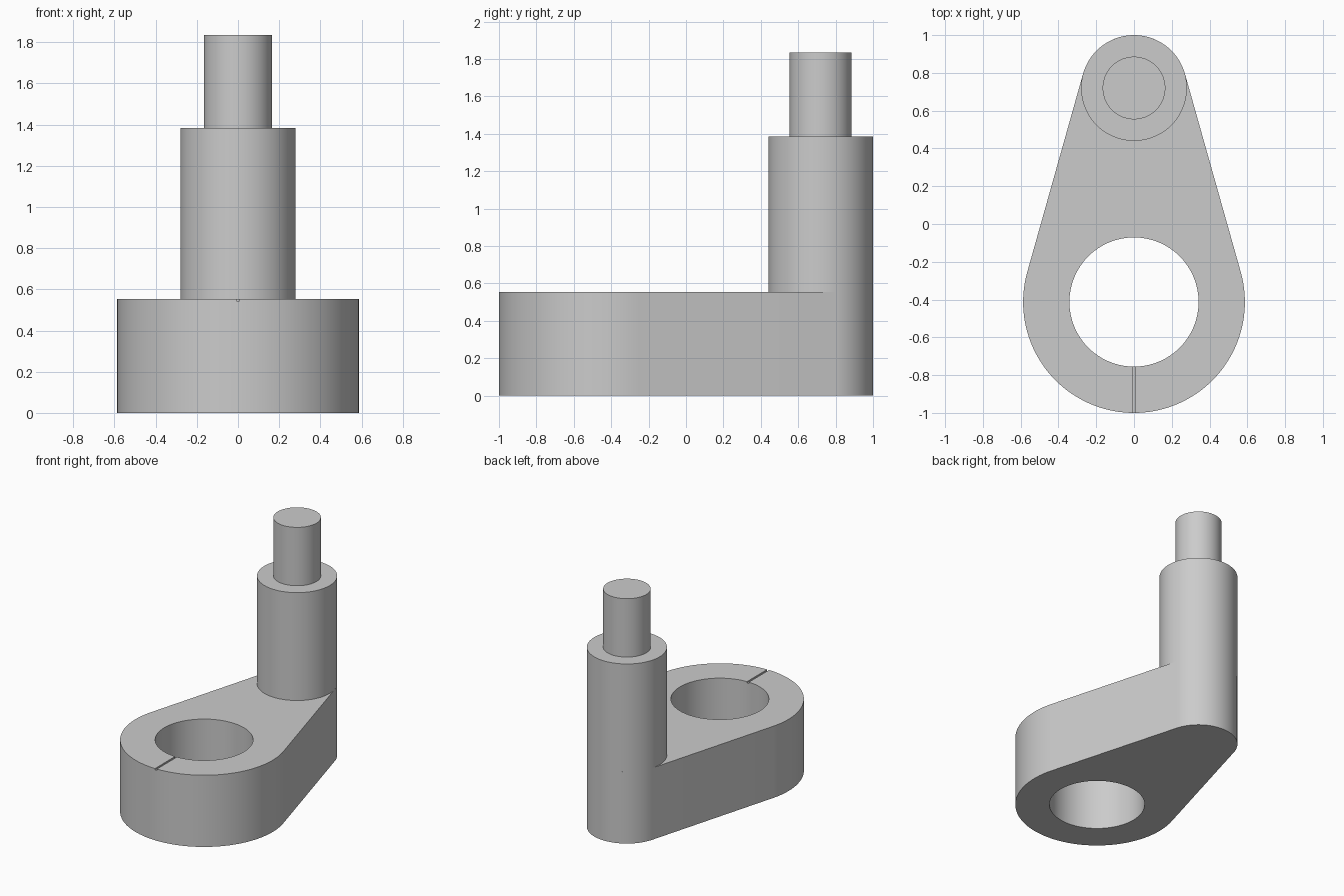
import bpy, bmesh, math

cube = bpy.data.objects.get("Cube")
if cube:
    bpy.data.objects.remove(cube, do_unlink=True)

# Main dimensions
BIG_Y, BIG_R, HOLE_R = -0.413, 0.587, 0.342
POST_Y, POST_R, PIN_R = 0.72, 0.28, 0.166
ARM_TOP, POST_TOP, PIN_TOP = 0.553, 1.385, 1.835

steel = bpy.data.materials.new("grey steel")
steel.use_nodes = True
GREY = (0.6, 0.6, 0.6, 1)
steel.diffuse_color = GREY
steel.node_tree.nodes["Principled BSDF"].inputs["Base Color"].default_value = GREY


def arc(cy, r, start, end, n):
    """Points on an arc centred on x = 0."""
    angles = [start + (end - start) * i / n for i in range(n + 1)]
    return [(r * math.cos(a), cy + r * math.sin(a)) for a in angles]


def prism(name, outline, z0, z1):
    """Extrude a closed outline between two heights."""
    bm = bmesh.new()
    face = bm.faces.new([bm.verts.new((x, y, z0)) for x, y in outline])
    top = bmesh.ops.extrude_face_region(bm, geom=[face])["geom"]
    verts = [v for v in top if isinstance(v, bmesh.types.BMVert)]
    bmesh.ops.translate(bm, verts=verts, vec=(0, 0, z1 - z0))
    bmesh.ops.recalc_face_normals(bm, faces=bm.faces)
    mesh = bpy.data.meshes.new(name)
    bm.to_mesh(mesh)
    bm.free()
    mesh.materials.append(steel)
    obj = bpy.data.objects.new(name, mesh)
    bpy.context.collection.objects.link(obj)
    return obj


def circle(cy, r, n=96):
    return arc(cy, r, 0, math.tau, n)[:-1]


def cut(target, cutter):
    mod = target.modifiers.new(cutter.name, 'BOOLEAN')
    mod.operation, mod.solver, mod.object = 'DIFFERENCE', 'EXACT', cutter
    bpy.context.view_layer.objects.active = target
    bpy.ops.object.modifier_apply(modifier=mod.name)
    bpy.data.objects.remove(cutter, do_unlink=True)


# Tapered arm: two arcs joined by their common tangents
tilt = math.asin((BIG_R - POST_R) / (POST_Y - BIG_Y))
outline = (arc(POST_Y, POST_R, tilt, math.pi - tilt, 48)
           + arc(BIG_Y, BIG_R, math.pi - tilt, math.tau + tilt, 80))
arm = prism("crank_arm", outline, 0, ARM_TOP)

# Shaft bore, then the fine timing groove on the top face
cut(arm, prism("bore_cutter", circle(BIG_Y, HOLE_R), -0.1, ARM_TOP + 0.1))
g = 0.008
groove = [(-g, -1.1), (g, -1.1), (g, BIG_Y), (-g, BIG_Y)]
cut(arm, prism("groove_cutter", groove, ARM_TOP - 0.01, ARM_TOP + 0.1))

# Upright post and the thinner pin on top
post = prism("crank_post", circle(POST_Y, POST_R), ARM_TOP, POST_TOP)
pin = prism("crank_pin", circle(POST_Y, PIN_R), POST_TOP, PIN_TOP)

# Smooth round walls, crisp rims
bpy.ops.object.select_all(action='DESELECT')
for obj in (arm, post, pin):
    obj.select_set(True)
bpy.context.view_layer.objects.active = arm
bpy.ops.object.shade_smooth_by_angle(angle=math.radians(30))
